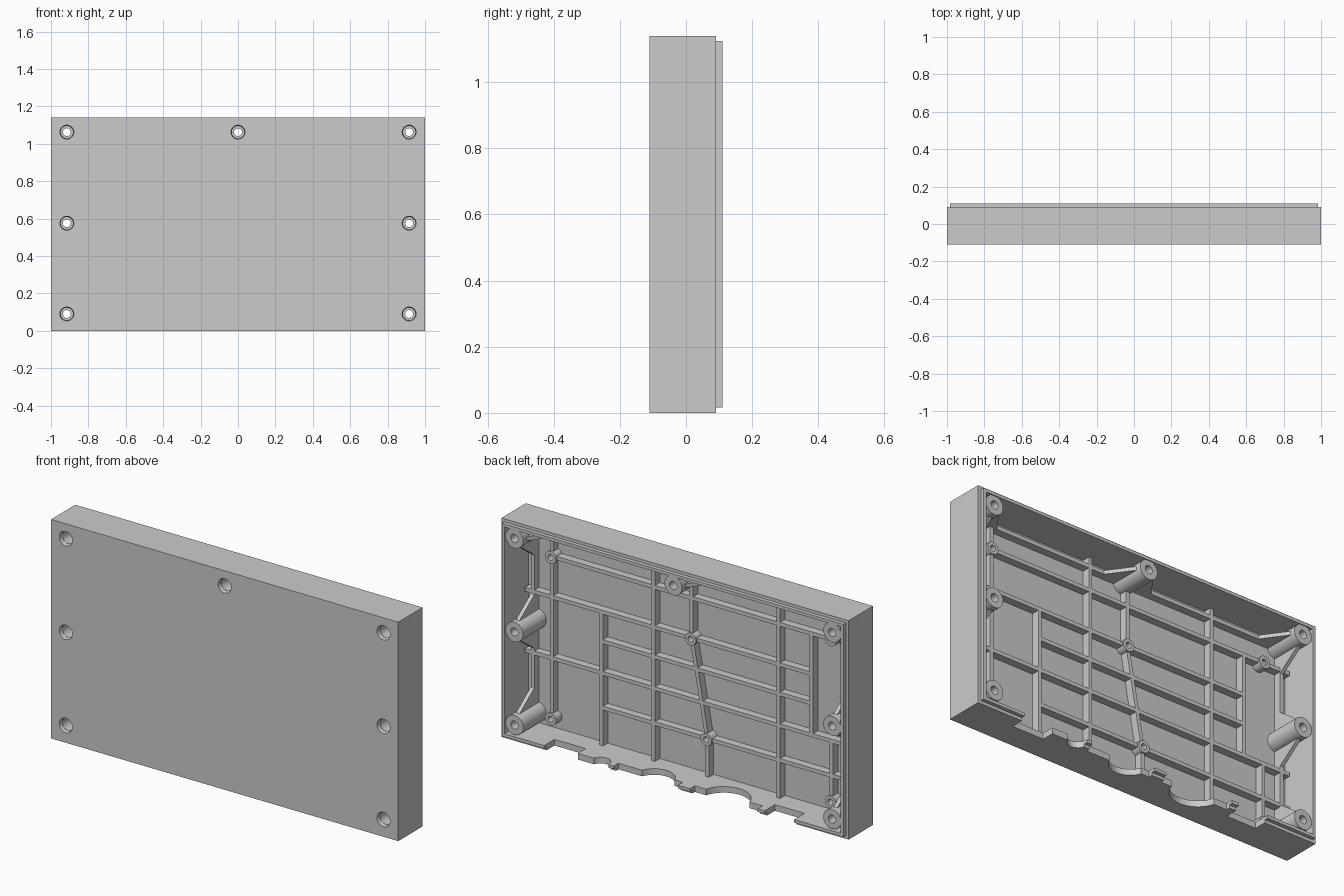
import bpy, bmesh, math
from mathutils import Vector, Matrix

cube = bpy.data.objects.get("Cube")
if cube:
    bpy.data.objects.remove(cube, do_unlink=True)

grey = bpy.data.materials.new("plain_grey")
grey.use_nodes = True
colour = (0.6, 0.6, 0.6, 1)
grey.diffuse_color = colour
grey.node_tree.nodes["Principled BSDF"].inputs["Base Color"].default_value = colour

FLOOR, LIP, RIB, H = -0.085, 0.11, -0.045, 1.14


def finish(name, bm):
    bmesh.ops.recalc_face_normals(bm, faces=bm.faces)
    me = bpy.data.meshes.new(name)
    bm.to_mesh(me)
    bm.free()
    me.materials.append(grey)
    ob = bpy.data.objects.new(name, me)
    bpy.context.collection.objects.link(ob)
    return ob


def box(name, x, y, z, bevel=0):
    """Box from (min, max) pairs, with an optional chamfer round the front."""
    bm = bmesh.new()
    bmesh.ops.create_cube(bm, size=1)
    for v in bm.verts:
        v.co = [r[0] if c < 0 else r[1] for c, r in zip(v.co, (x, y, z))]
    if bevel:
        front = [e for e in bm.edges if all(v.co.y == y[0] for v in e.verts)]
        bmesh.ops.bevel(bm, geom=front, offset=bevel, segments=1, affect='EDGES')
    return finish(name, bm)


def bar(name, p, q, top_p=RIB, top_q=RIB, thick=0.02):
    """Upright rib on the floor from p to q (x, z); the two ends may differ in height."""
    p, q = Vector(p), Vector(q)
    side = (q - p).orthogonal().normalized() * thick / 2
    bm = bmesh.new()
    bmesh.ops.create_cube(bm, size=1)
    for v in bm.verts:
        end, top = (p, top_p) if v.co.x < 0 else (q, top_q)
        at = end + side * (1 if v.co.z > 0 else -1)
        v.co = (at.x, FLOOR - 0.005 if v.co.y < 0 else top, at.y)
    return finish(name, bm)


def lathe(name, profile, x, z, steps=32):
    """Closed (radius, y) profile spun round an axis running front to back."""
    bm = bmesh.new()
    vs = [bm.verts.new((r, y, 0)) for r, y in profile]
    es = [bm.edges.new((a, b)) for a, b in zip(vs, vs[1:] + vs[:1])]
    bmesh.ops.spin(bm, geom=vs + es, cent=(0, 0, 0), axis=(0, 1, 0),
                   angle=math.tau, steps=steps)
    bmesh.ops.remove_doubles(bm, verts=bm.verts, dist=1e-5)
    bmesh.ops.translate(bm, verts=bm.verts, vec=(x, 0, z))
    ob = finish(name, bm)
    smooth(ob)
    return ob


def cylinder(name, r1, r2, depth, matrix):
    bm = bmesh.new()
    bmesh.ops.create_cone(bm, cap_ends=True, segments=40, radius1=r1, radius2=r2,
                          depth=depth, matrix=matrix)
    return finish(name, bm)


def select(ob):
    bpy.ops.object.select_all(action='DESELECT')
    ob.select_set(True)
    bpy.context.view_layer.objects.active = ob


def smooth(ob):
    select(ob)
    bpy.ops.object.shade_smooth_by_angle(angle=math.radians(30))


def boolean(ob, other, operation='DIFFERENCE'):
    mod = ob.modifiers.new("cut", 'BOOLEAN')
    mod.operation, mod.object, mod.solver = operation, other, 'EXACT'
    select(ob)
    bpy.ops.object.modifier_apply(modifier=mod.name)
    bpy.data.objects.remove(other, do_unlink=True)


# Open tray with a stepped lip round its rim
shell = box("case_shell", (-1, 1), (-0.11, 0.09), (0, H), 0.008)
boolean(shell, box("lip", (-0.984, 0.984), (0, LIP), (0.016, H - 0.016)), 'UNION')
boolean(shell, box("cavity", (-0.968, 0.968), (FLOOR, 0.3), (0.032, H - 0.032)))

# Port openings in the bottom wall: (left x, right x, depth from the lip)
for a, b, depth in ((0.56, 0.74, 0.085), (0.45, 0.56, 0.02), (-0.03, 0.34, 0.04),
                    (-0.49, -0.1, 0.04), (-0.7, -0.53, 0.085)):
    boolean(shell, box("port_cutter", (a, b), (LIP - depth, 0.3), (-0.1, 0.06)))
for x, r in ((0.42, 0.05), (0.11, 0.1), (-0.29, 0.13)):
    boolean(shell, cylinder("round_port_cutter", r, r, 0.2,
                            Matrix.Translation((x, LIP - 0.005, 0))))

# Screw posts with recessed heads opening through the front
screws = [(s * 0.915, z) for s in (-1, 1) for z in (0.09, 0.575, 1.062)] + [(0, 1.062)]
turn = Matrix.Rotation(-math.pi / 2, 4, 'X')
for x, z in screws:
    boolean(shell, cylinder("screw_cutter", 0.04, 0.032, 0.05,
                            Matrix.Translation((x, -0.1, z)) @ turn))
    lathe("screw_post", [(0.051, FLOOR - 0.005), (0.051, 0.105), (0.021, 0.105),
                         (0.021, -0.01), (0.033, -0.01), (0.033, FLOOR - 0.005)], x, z)
    # Sloping gussets along the ribs, and short webs to the nearest wall
    for dx, dz in ((1, 0), (-1, 0), (0, 1), (0, -1)):
        start = (x + dx * 0.045, z + dz * 0.045)
        end = (x + dx * 0.14, z + dz * 0.14)
        if abs(end[0]) > 1 or not 0 < end[1] < H:
            wall = (x + dx * 0.06, z + dz * 0.06)
            bar("wall_web", start, wall, 0.085, 0.085)
        elif (dx and z > 1) or (dz and x):
            bar("post_gusset", start, end, 0.085, RIB)
smooth(shell)

# Small board standoffs
standoffs = [(s * 0.806, z) for s in (-1, 1) for z in (0.096, 0.938)]
standoffs += [(0, 0.728), (-0.09, 0.229)]
for x, z in standoffs:
    lathe("board_standoff", [(0.032, FLOOR - 0.005), (0.032, -0.036), (0.015, -0.036),
                             (0.015, FLOOR - 0.005)], x, z, 24)

# Rib lattice: horizontal ribs as (height, left end, right end)
for z, a, b in ((0.938, -0.96, 0.78), (0.728, -0.69, -0.03), (0.728, 0.03, 0.96),
                (0.575, -0.69, 0.52), (0.41, -0.96, 0.96), (0.229, -0.96, -0.12),
                (0.229, -0.06, 0.52)):
    bar("horizontal_rib", (a, z), (b, z))
# Vertical ribs as (x, bottom, top)
for x, a, b in ((0.52, 0.03, 0.728), (0.22, 0.03, 1.11), (-0.5, 0.03, 1.11),
                (-0.69, 0.41, 0.938), (0, 0.76, 1.02), (-0.09, 0.03, 0.2),
                (0.806, 0.125, 0.91), (0.806, 0.965, 1.11), (-0.806, 0.125, 0.41)):
    bar("vertical_rib", (x, a), (x, b))
bar("diagonal_rib", (-0.005, 0.7), (-0.085, 0.257))
# Ribs linking the screw posts
for s in (-1, 1):
    bar("top_link_rib", (s * 0.05, 1.062), (s * 0.87, 1.062))
    for a, b in ((0.135, 0.53), (0.62, 1.015)):
        bar("side_link_rib", (s * 0.915, a), (s * 0.915, b))
